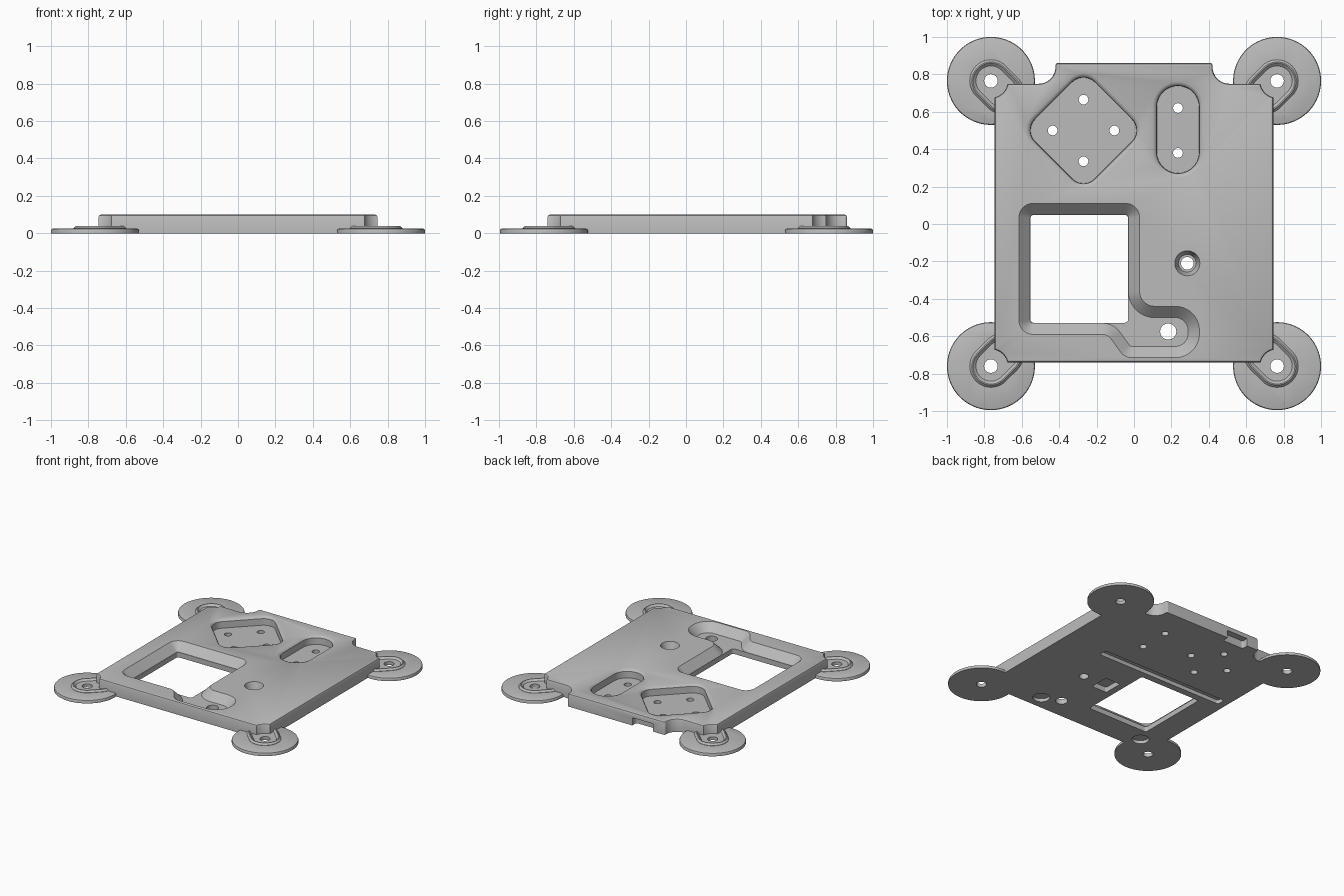
import bpy, bmesh, math
from mathutils import Vector

cube = bpy.data.objects.get("Cube")
if cube:
    bpy.data.objects.remove(cube, do_unlink=True)

grey = bpy.data.materials.new("light grey")
grey.use_nodes = True
COLOUR = (0.5, 0.5, 0.5, 1)
grey.diffuse_color = COLOUR
grey.node_tree.nodes["Principled BSDF"].inputs["Base Color"].default_value = COLOUR


def rounded(corners, steps=10):
    """Round each (x, y, radius) corner of a counter-clockwise outline."""
    out = []
    for i, (x, y, r) in enumerate(corners):
        p = Vector((x, y))
        if r == 0:
            out.append(p)
            continue
        u = (Vector(corners[i - 1][:2]) - p).normalized()
        v = (Vector(corners[(i + 1) % len(corners)][:2]) - p).normalized()
        half = u.angle(v) / 2
        centre = p + (u + v).normalized() * r / math.sin(half)
        a = (p + u * r / math.tan(half) - centre).normalized()
        b = (p + v * r / math.tan(half) - centre).normalized()
        out += [centre + a.slerp(b, k / steps) * r for k in range(steps + 1)]
    return out


def box(x0, x1, y0, y1, r):
    return rounded([(x0, y0, r), (x1, y0, r), (x1, y1, r), (x0, y1, r)])


def circle(x, y, r, n=48):
    return [Vector((x + r * math.cos(math.tau * k / n),
                    y + r * math.sin(math.tau * k / n))) for k in range(n)]


def arc(cx, cy, r, start, end, n=10):
    angles = [math.radians(start + (end - start) * k / n) for k in range(n + 1)]
    return [(cx + r * math.cos(a), cy + r * math.sin(a), 0) for a in angles]


def turned(outline, angle, x, y):
    c, s = math.cos(angle), math.sin(angle)
    return [Vector((x + c * p.x - s * p.y, y + s * p.x + c * p.y)) for p in outline]


def inset(outline, d):
    out = []
    for i, p in enumerate(outline):
        a = (p - outline[i - 1]).normalized()
        b = (outline[(i + 1) % len(outline)] - p).normalized()
        na, nb = Vector((-a.y, a.x)), Vector((-b.y, b.x))
        out.append(p + (na + nb) * d / (1 + na.dot(nb)))
    return out


def solid(name, outline, layers):
    """Stack (inset, height) copies of an outline into a closed solid."""
    bm = bmesh.new()
    rings = [[bm.verts.new((p.x, p.y, z)) for p in inset(outline, d)] for d, z in layers]
    bm.faces.new(rings[0][::-1])
    bm.faces.new(rings[-1])
    n = len(outline)
    for low, high in zip(rings, rings[1:]):
        for i in range(n):
            j = (i + 1) % n
            bm.faces.new((low[i], low[j], high[j], high[i]))
    mesh = bpy.data.meshes.new(name)
    bm.to_mesh(mesh)
    bm.free()
    mesh.materials.append(grey)
    obj = bpy.data.objects.new(name, mesh)
    bpy.context.collection.objects.link(obj)
    return obj


def combine(obj, outline, layers, operation="DIFFERENCE"):
    tool = solid("tool", outline, layers)
    tool.hide_render = True
    mod = obj.modifiers.new("cut", "BOOLEAN")
    mod.operation, mod.solver, mod.object = operation, "EXACT", tool
    bpy.context.view_layer.objects.active = obj
    bpy.ops.object.modifier_apply(modifier=mod.name)
    bpy.data.objects.remove(tool, do_unlink=True)


def smooth(obj):
    bpy.ops.object.select_all(action="DESELECT")
    obj.select_set(True)
    bpy.context.view_layer.objects.active = obj
    bpy.ops.object.shade_smooth_by_angle(angle=math.radians(30))


TOP = 0.1
THROUGH = [(0, -0.1), (0, 0.2)]


def pocket(floor, slope):
    return [(slope, floor), (0, TOP), (0, TOP + 0.05)]


def recess(depth):
    return [(0, -0.05), (0, depth)]


# Main plate with scooped corners and a rear tab
side = arc(0.765, -0.76, 0.09, 167, 103) + arc(0.765, 0.765, 0.09, 257, 190)
side += [(0.42, 0.75, 0.09), (0.42, 0.86, 0.012)]
side += [(-x, y, r) for x, y, r in reversed(side)]
plate = solid("base_plate", rounded(side),
              [(0, 0), (0, 0.088), (0.004, 0.096), (0.012, TOP)])

# Sloped window well that runs into a cable channel
well = rounded([(-0.615, -0.59, 0.075), (-0.14, -0.59, 0.06), (-0.05, -0.715, 0.08),
                (0.35, -0.715, 0.13), (0.35, -0.44, 0.13), (0.03, -0.44, 0.08),
                (0.03, 0.11, 0.075), (-0.615, 0.11, 0.075)])
combine(plate, well, pocket(0.04, 0.06))
combine(plate, box(-0.553, -0.032, -0.528, 0.048, 0.016), THROUGH)
combine(plate, circle(0.183, -0.575, 0.043), THROUGH)

# Diamond and slot pockets with screw holes
diamond = turned(box(-0.247, 0.247, -0.247, 0.247, 0.107), math.pi / 4, -0.27, 0.5)
wall = [(0.022, 0.035), (0.02, 0.085), (0.012, 0.095), (0, TOP), (0, TOP + 0.05)]
combine(plate, diamond, wall)
combine(plate, box(0.1, 0.37, 0.25, 0.76, 0.134), wall)
for x, y in [(-0.435, 0.5), (-0.105, 0.5), (-0.27, 0.665), (-0.27, 0.335),
             (0.235, 0.62), (0.235, 0.38)]:
    combine(plate, circle(x, y, 0.026, 24), THROUGH)

# Countersunk hole
combine(plate, circle(0.285, -0.21, 0.067), pocket(0.04, 0.02))
combine(plate, circle(0.285, -0.21, 0.034, 32), THROUGH)

# Underside groove, square recess, round recesses and rear notch
MAGNETS = [(0.324, -0.63), (-0.591, -0.633)]
combine(plate, box(-0.69, 0.4, 0.1, 0.165, 0.02), recess(0.03))
combine(plate, box(0.02, 0.15, -0.28, -0.13, 0.01), recess(0.04))
for x, y in MAGNETS:
    combine(plate, circle(x, y, 0.06), recess(0.025))
combine(plate, box(-0.32, -0.14, 0.81, 0.92, 0.015), recess(0.06))
smooth(plate)

# Four round corner feet, each with a rimmed slot and a hole
for sx, right in ((1, "left"), (-1, "right")):
    for y, end in ((-0.76, "front"), (0.765, "back")):
        x = sx * 0.765
        foot = solid(f"{end}_{right}_foot", circle(x, y, 0.235, 96),
                     [(0, 0), (0, 0.015), (0.003, 0.022), (0.01, 0.025)])
        inward = math.atan2(-y, -x)
        rim = turned(box(-0.113, 0.2, -0.113, 0.113, 0.112), inward, x, y)
        slot = turned(box(-0.095, 0.18, -0.095, 0.095, 0.094), inward, x, y)
        combine(foot, rim, [(0, 0.01), (0, 0.027), (0.012, 0.04)], "UNION")
        combine(foot, slot, [(0.015, 0.026), (0, 0.04), (0, 0.06)])
        combine(foot, circle(x, y, 0.036, 32), THROUGH)
        for mx, my in MAGNETS:
            if mx * x > 0 and my * y > 0:
                combine(foot, circle(mx, my, 0.06), recess(0.025))
        smooth(foot)
